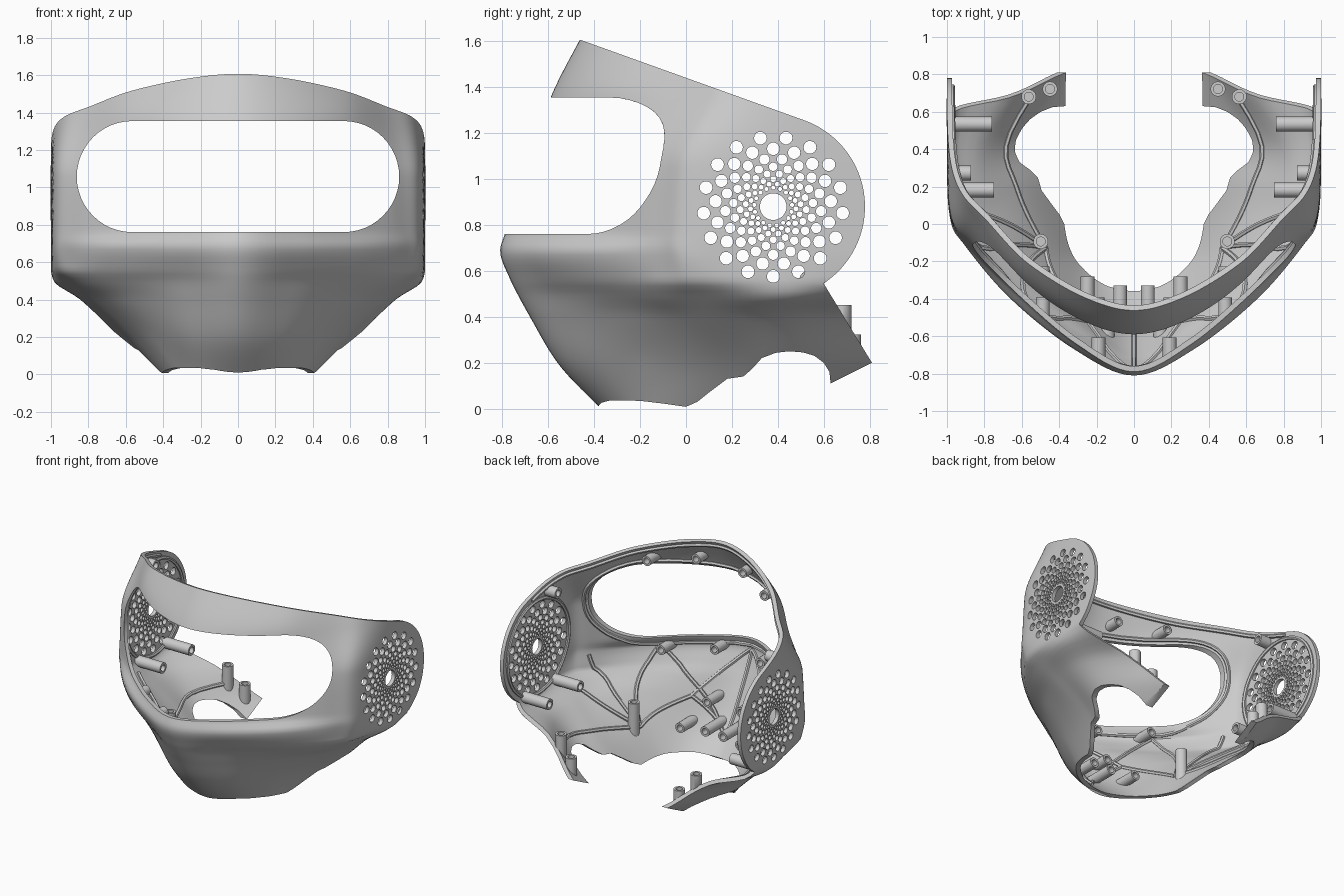
import bpy, bmesh
from math import sin, cos, pi, radians
from mathutils import Vector, Matrix

if "Cube" in bpy.data.objects:
    bpy.data.objects.remove(bpy.data.objects["Cube"])

# Half cross-sections of the shell at rising heights, from centre front to back
SIDE = [(1, .45), (1, .86)]
ROWS = [
    (-.05, [(0, -.32), (.16, -.29), (.28, -.21), (.345, -.08), (.37, .12), (.33, .45), (.02, .86)]),
    (.20, [(0, -.56), (.24, -.45), (.44, -.23), (.55, -.01), (.60, .20), (.62, .45), (.38, .86)]),
    (.40, [(0, -.68), (.28, -.53), (.57, -.27), (.73, -.05), (.81, .15), (.825, .45), (.56, .86)]),
    (.50, [(0, -.735), (.30, -.57), (.62, -.325), (.83, -.10), (.925, .12), (.985, .45), (.88, .86)]),
    (.56, [(0, -.765), (.31, -.61), (.64, -.365), (.89, -.10), (.975, .08), (1, .45), (.98, .86)]),
    (.69, [(0, -.81), (.32, -.67), (.66, -.40), (.90, -.12), (.985, .04)] + SIDE),
    (.76, [(0, -.79), (.31, -.64), (.63, -.37), (.88, -.13), (.985, .04)] + SIDE),
    (1.06, [(0, -.69), (.31, -.575), (.62, -.34), (.86, -.115), (.98, .045)] + SIDE),
    (1.355, [(0, -.59), (.30, -.505), (.59, -.30), (.81, -.01), (.935, .17), (.99, .45), (.99, .86)]),
    (1.66, [(0, -.435), (.28, -.335), (.54, -.11), (.73, .13), (.84, .28), (.90, .45), (.90, .86)]),
]
ZS = [r[0] for r in ROWS]
DISC = (.38, .88)


def along(row, u):
    p = [Vector(q) for q in row]
    p = [Vector((-p[1].x, p[1].y))] + p + [2 * p[-1] - p[-2]]
    i = min(int(u), 5)
    t = u - i
    a, b, c, d = p[i:i + 4]
    return .5 * (2 * b + (c - a) * t + (2 * a - 5 * b + 4 * c - d) * t * t + (3 * b - a - 3 * c + d) * t ** 3)


def monotone(v, z):
    n = len(ZS)
    s = [(v[i + 1] - v[i]) / (ZS[i + 1] - ZS[i]) for i in range(n - 1)]
    m = [s[0]] + [2 * a * b / (a + b) if a * b > 0 else 0 for a, b in zip(s, s[1:])] + [s[-1]]
    i = max(k for k in range(n - 1) if ZS[k] <= z or k == 0)
    h = ZS[i + 1] - ZS[i]
    t = (z - ZS[i]) / h
    return ((2 * t ** 3 - 3 * t * t + 1) * v[i] + (t ** 3 - 2 * t * t + t) * h * m[i]
            + (3 * t * t - 2 * t ** 3) * v[i + 1] + (t ** 3 - t * t) * h * m[i + 1])


def surf(u, z):
    q = [along(r[1], u) for r in ROWS]
    return Vector((monotone([p.x for p in q], z), monotone([p.y for p in q], z), z))


def inward(u, z):
    e = .01
    du = surf(min(u + e, 6), z) - surf(max(u - e, 0), z)
    dz = surf(u, z + e) - surf(u, z - e)
    return -du.cross(dz).normalized()


def find(axis, val, z, hi=6.0):
    lo = 0.0
    for _ in range(22):
        mid = (lo + hi) / 2
        if surf(mid, z)[axis] < val:
            lo = mid
        else:
            hi = mid
    return lo


def make(name, bm):
    me = bpy.data.meshes.new(name)
    bm.to_mesh(me)
    bm.free()
    ob = bpy.data.objects.new(name, me)
    bpy.context.collection.objects.link(ob)
    return ob


def prism(name, pts, place, lo, hi):
    bm = bmesh.new()
    f = bm.faces.new([bm.verts.new(place(a, b, lo)) for a, b in pts])
    ext = bmesh.ops.extrude_face_region(bm, geom=[f])['geom']
    step = Vector(place(0, 0, hi)) - Vector(place(0, 0, lo))
    bmesh.ops.translate(bm, vec=step, verts=[g for g in ext if isinstance(g, bmesh.types.BMVert)])
    bmesh.ops.recalc_face_normals(bm, faces=bm.faces)
    return make(name, bm)


def apply(ob, kind, **props):
    mod = ob.modifiers.new(kind.lower(), kind)
    for k, v in props.items():
        setattr(mod, k, v)
    bpy.ops.object.select_all(action='DESELECT')
    bpy.context.view_layer.objects.active = ob
    ob.select_set(True)
    bpy.ops.object.modifier_apply(modifier=mod.name)


# Mask shell: lofted surface, thickened inwards
bm = bmesh.new()
grid = []
for i in range(77):
    z = -.05 + 1.71 * i / 76
    half = [surf(j / 8, z) for j in range(49)]
    row = [Vector((-p.x, p.y, p.z)) for p in half[:0:-1]] + half
    grid.append([bm.verts.new(p) for p in row])
for a, b in zip(grid, grid[1:]):
    for j in range(len(a) - 1):
        bm.faces.new((a[j], a[j + 1], b[j + 1], b[j]))
shell = make("mask_shell", bm)
apply(shell, 'SOLIDIFY', thickness=.028, offset=-1)

# Side outline that trims the shell
outline = [(-1, 1.801)]
outline += [(DISC[0] + .4 * cos(radians(a)), DISC[1] + .4 * sin(radians(a))) for a in range(70, -58, -4)]
outline += [(.60, .545), (.81, .20), (.63, .11), (.625, .16), (.60, .20), (.56, .23), (.51, .245), (.45, .25),
            (.39, .243), (.33, .22), (.29, .175), (.25, .14), (.18, .13), (.10, .07), (.05, .03), (0, .008),
            (-.1, .022), (-.2, .034), (-.33, .036), (-.37, .025), (-.39, 0), (-1, 0)]
trim = prism("side_trim_cutter", outline, lambda a, b, c: (c, a, b), -1.3, 1.3)


# Eye opening cutter
def stadium(r, n=24):
    return [(.565 + r * sin(pi * k / n), 1.058 + r * cos(pi * k / n)) for k in range(n + 1)]


eye_half = stadium(.297)
eye = prism("eye_cutter", eye_half + [(-x, z) for x, z in eye_half[::-1]], lambda a, b, c: (a, c, b), -1.2, .1)

# Perforated side discs: staggered rings of holes through both sides
bm = bmesh.new()
holes = [(0, 0, .058)]
for i in range(8):
    r = .304 * .83 ** i
    for k in range(17):
        a = -pi / 2 + (k + i / 2) * 2 * pi / 17
        holes.append((r * cos(a), r * sin(a), min(.028, r * .108)))
for y, z, r in holes:
    m = Matrix.Translation((0, DISC[0] + y, DISC[1] + z)) @ Matrix.Rotation(pi / 2, 4, 'Y')
    bmesh.ops.create_cone(bm, cap_ends=True, segments=32 if r > .05 else 14, radius1=r, radius2=r, depth=2.4, matrix=m)
vents = make("vent_cutter", bm)

for cutter, op in ((trim, 'INTERSECT'), (eye, 'DIFFERENCE'), (vents, 'DIFFERENCE')):
    cutter.hide_render = True
    apply(shell, 'BOOLEAN', object=cutter, operation=op, solver='EXACT')
    bpy.data.objects.remove(cutter)
bpy.ops.object.shade_smooth_by_angle(angle=radians(35))

# Hollow mounting posts, bases slid onto the inner wall
bm = bmesh.new()


def post(u, z, length, d, r=.04, n=20):
    nrm = inward(u, z)
    base = surf(u, z) + nrm * .02
    d = Vector(d)
    side = d.orthogonal().normalized()
    other = d.cross(side)
    rings = [[], [], [], []]
    for k in range(n):
        o = side * cos(2 * pi * k / n) + other * sin(2 * pi * k / n)
        top = base + d * length + o * r
        rings[0].append(bm.verts.new(top - d * ((top - base).dot(nrm) / d.dot(nrm))))
        rings[1].append(bm.verts.new(top))
        rings[2].append(bm.verts.new(top - o * r * .4))
        rings[3].append(bm.verts.new(top - o * r * .4 - d * length * .6))
    for a, b in zip(rings, rings[1:]):
        for k in range(n):
            bm.faces.new((a[k], a[(k + 1) % n], b[(k + 1) % n], b[k]))
    bm.faces.new(rings[0][::-1])
    bm.faces.new(rings[3])


UP, BACK, IN = (0, 0, 1), (0, 1, 0), (-1, 0, 0)
for y, z, length, d in ((.69, .30, .14, UP), (.73, .20, .11, UP), (-.10, .20, .2, UP),
                        (.535, .56, .22, IN), (.18, .56, .22, IN), (.27, 1.27, .09, IN)):
    post(find(1, y, z), z, length, d)
for x, z, length in ((.08, .20, .2), (.26, .20, .14), (.15, .36, .14),
                     (.2, .69, .12), (.5, .69, .13), (.2, 1.46, .09), (.5, 1.43, .1)):
    post(find(0, x, z, 4), z, length, BACK, .037)
bmesh.ops.recalc_face_normals(bm, faces=bm.faces)
posts = make("mounting_posts", bm)
apply(posts, 'MIRROR')
bpy.ops.object.shade_smooth_by_angle(angle=radians(40))

# Stiffening ribs lying on the inner wall
cu = bpy.data.curves.new("stiffening_ribs", 'CURVE')
cu.dimensions = '3D'
cu.bevel_depth = .014
cu.bevel_resolution = 1
cu.use_fill_caps = True


def rib(coords, closed=False):
    sp = cu.splines.new('POLY')
    sp.points.add(len(coords) - 1)
    for pt, (u, z) in zip(sp.points, coords):
        pt.co = (*(surf(u, z) + inward(u, z) * .03), 1)
    sp.use_cyclic_u = closed


def top_edge(u):
    z = 1.4
    for _ in range(8):
        z = 1.61 - .354 * (surf(u, z).y + .46) - .035
    return u, z


# rims around the eye opening, brow edge and side discs
arc = [(find(0, x, z, 4.5), z) for x, z in stadium(.337)]
steps = (0, .25, .5, .75)
rib([(arc[0][0] * t, arc[0][1]) for t in steps] + arc + [(arc[-1][0] * t, arc[-1][1]) for t in steps[::-1]])
rib([top_edge(k / 6) for k in range(31)])
ring = [(DISC[0] + .355 * cos(2 * pi * k / 48), DISC[1] + .355 * sin(2 * pi * k / 48)) for k in range(48)]
rib([(find(1, y, z), z) for y, z in ring], True)
# diagonal webs in (surface position, height)
for a, b in (((2.4, .2), (5.6, .3)), ((2.4, .2), (3.9, .5)), ((0, .68), (1.1, .36)), ((1.1, .36), (0, .1)),
             ((1.7, .68), (.4, .2)), ((1.7, .68), (2.4, .2)), ((1.1, .36), (2.4, .2)), ((2.4, .2), (3, .66)),
             ((0, .1), (0, .7))):
    rib([(a[0] + (b[0] - a[0]) * k / 14, a[1] + (b[1] - a[1]) * k / 14) for k in range(15)])
ribs = bpy.data.objects.new("stiffening_ribs", cu)
bpy.context.collection.objects.link(ribs)
bpy.ops.object.select_all(action='DESELECT')
bpy.context.view_layer.objects.active = ribs
ribs.select_set(True)
bpy.ops.object.convert(target='MESH')
ribs = bpy.context.view_layer.objects.active
apply(ribs, 'MIRROR', use_mirror_merge=False)
bpy.ops.object.shade_smooth_by_angle(angle=radians(50))
